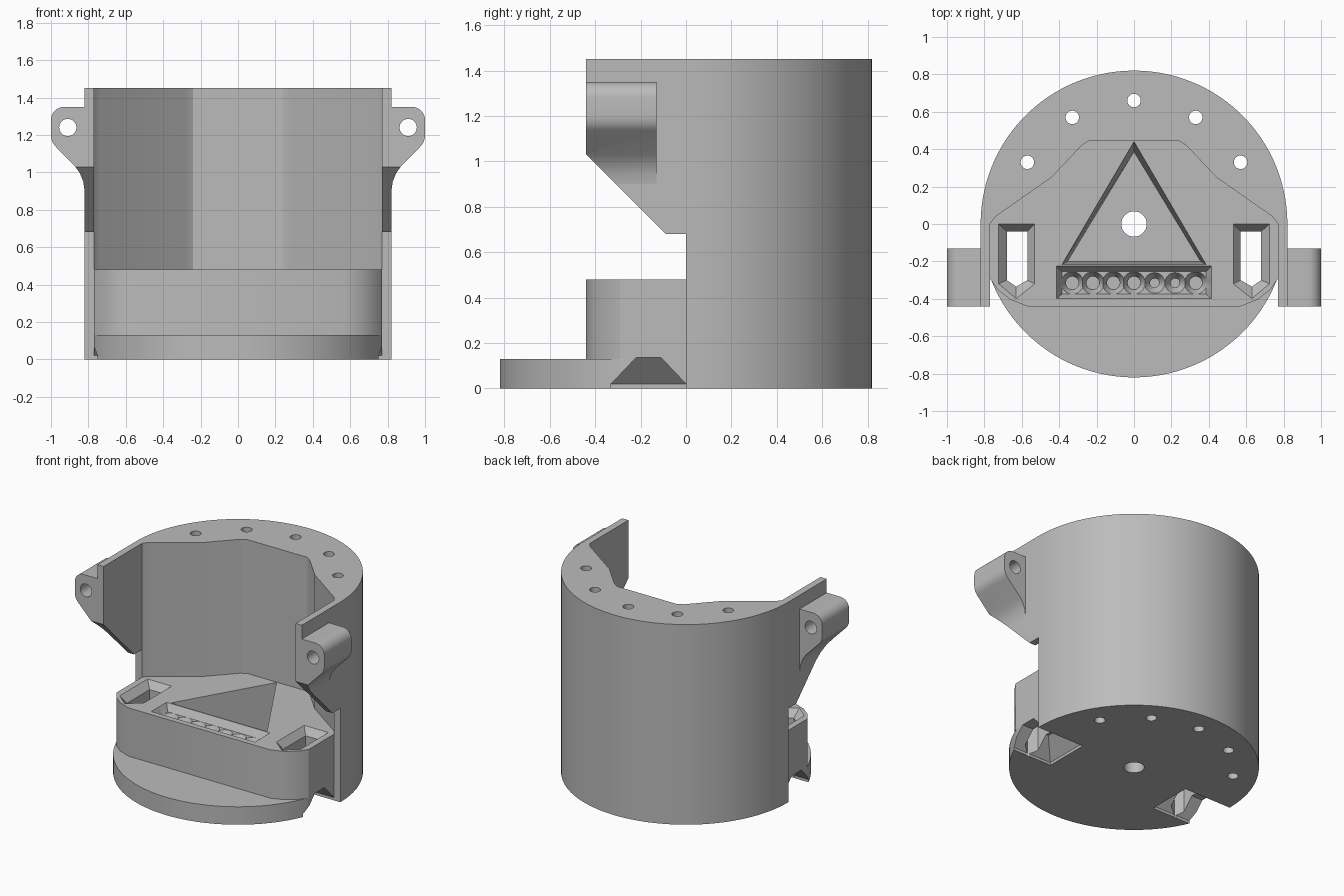
import bpy, bmesh, math

cube = bpy.data.objects.get("Cube")
if cube:
    bpy.data.objects.remove(cube, do_unlink=True)

grey = bpy.data.materials.new("light grey plastic")
grey.use_nodes = True
grey.diffuse_color = (0.5, 0.5, 0.5, 1)
for node in grey.node_tree.nodes:
    if node.type == 'BSDF_PRINCIPLED':
        node.inputs["Base Color"].default_value = grey.diffuse_color
        node.inputs["Roughness"].default_value = 0.6

cutters = []


def arc(cx, cy, r, start, end, steps):
    """Points along an arc, angles in degrees."""
    angles = [math.radians(start + (end - start) * i / steps) for i in range(steps + 1)]
    return [(cx + r * math.cos(a), cy + r * math.sin(a)) for a in angles]


def circle(cx, cy, r, steps=32):
    return arc(cx, cy, r, 0, 360, steps)[:-1]


def rect(x0, x1, y0, y1):
    return [(x0, y0), (x1, y0), (x1, y1), (x0, y1)]


def flip(points):
    return [(-x, y) for x, y in reversed(points)]


def prism(name, points, low, high, axis="z", top=None):
    """Extrude a profile along an axis, optionally lofting to a second profile."""
    place = {"x": lambda a, b, t: (t, a, b),
             "y": lambda a, b, t: (a, t, b),
             "z": lambda a, b, t: (a, b, t)}[axis]
    bm = bmesh.new()
    lower = [bm.verts.new(place(a, b, low)) for a, b in points]
    upper = [bm.verts.new(place(a, b, high)) for a, b in (top or points)]
    bm.faces.new(lower)
    bm.faces.new(upper)
    for i in range(len(lower)):
        j = (i + 1) % len(lower)
        bm.faces.new((lower[i], lower[j], upper[j], upper[i]))
    bmesh.ops.recalc_face_normals(bm, faces=bm.faces)
    mesh = bpy.data.meshes.new(name)
    bm.to_mesh(mesh)
    bm.free()
    mesh.materials.append(grey)
    obj = bpy.data.objects.new(name, mesh)
    bpy.context.collection.objects.link(obj)
    return obj


def cutter(*args, **kwargs):
    obj = prism("cutter", *args, **kwargs)
    obj.hide_render = True
    cutters.append(obj)
    return obj


def finish(obj, tools):
    """Cut the tools away and shade."""
    bpy.ops.object.select_all(action='DESELECT')
    obj.select_set(True)
    bpy.context.view_layer.objects.active = obj
    for tool in tools:
        mod = obj.modifiers.new("cut", 'BOOLEAN')
        mod.operation = 'DIFFERENCE'
        mod.solver = 'EXACT'
        mod.object = tool
        bpy.ops.object.modifier_apply(modifier=mod.name)
    bpy.ops.object.shade_smooth_by_angle(angle=math.radians(30))


R, INNER, FRONT = 0.82, 0.77, -0.44
BASE, DECK, TOP = 0.13, 0.48, 1.45

# Outline of the cavity behind the middle, from right to left
half = [(INNER, 0), (0.74, 0.04), (0.44, 0.25), (0.28, 0.42), (0.24, 0.445)]
cavity = half + flip(half)

# Curved wall with two forward arms, notched at the lower front
wall = prism("curved_wall",
             [(R, FRONT)] + arc(0, 0, R, 0, 180, 72) + [(-R, FRONT), (-INNER, FRONT)]
             + cavity[::-1] + [(INNER, FRONT)], 0, TOP)
notch = cutter([(-1, -0.1), (0, -0.1), (0, 0.68), (-0.09, 0.68), (-1, 1.59)],
               -1.2, 1.2, axis="x")
screw_spots = [(0, 0.66), (0.33, 0.57), (-0.33, 0.57), (0.57, 0.33), (-0.57, 0.33)]
finish(wall, [notch] + [cutter(circle(x, y, 0.036), -0.1, 1.6) for x, y in screw_spots])

# Mounting lugs on the arms
lug = ([(0.8, 1.35)] + arc(0.93, 1.28, 0.07, 90, 0, 8) + arc(0.91, 1.2, 0.09, 0, -45, 6)
       + [(0.87, 1.03), (0.845, 0.995), (0.827, 0.95), (0.82, 0.9), (0.8, 0.9)])
for side, outline, x in (("left", lug, 0.91), ("right", flip(lug), -0.91)):
    obj = prism(side + "_lug", outline, FRONT, -0.13, axis="y")
    finish(obj, [notch, cutter(circle(x, 1.24, 0.046), -0.6, 0.1, axis="y")])

# Side slots: flared at the deck, with a wide funnel underneath
slot_cuts = []
mouth = [(0.53, 0), (0.725, 0), (0.725, -0.32), (0.63, -0.4), (0.53, -0.32)]
throat = [(0.57, -0.04), (0.68, -0.04), (0.68, -0.3), (0.63, -0.335), (0.57, -0.3)]
wide, narrow = rect(0.44, 0.88, -0.33, 0), rect(0.55, 0.77, -0.22, -0.11)
for turn in (lambda p: p, flip):
    slot_cuts += [
        cutter(turn(throat), -0.1, 0.6),
        cutter(turn(throat), 0.43, DECK + 0.001, top=turn(mouth)),
        cutter(turn(wide), -0.1, 0.02),
        cutter(turn(wide), 0.0199, 0.135, top=turn(narrow)),
    ]
centre_hole = cutter(circle(0, 0, 0.068), -0.1, 0.6)

# Round base, trimmed flat at both sides
rim_angle = math.degrees(math.acos(INNER / R))
base = prism("base_disc", cavity + arc(0, 0, R, 180 + rim_angle, 360 - rim_angle, 64), 0, BASE)
finish(base, slot_cuts + [centre_hole])

# Raised holder block with rounded front corners
corner = [(0.57, FRONT), (0.66, -0.405), (0.73, -0.35), (INNER, -0.29)]
block = prism("holder_block", cavity + flip(corner) + corner, BASE, DECK)

# Triangular pocket, trough and row of bit sockets
pocket = cutter([(0, 0.385), (-0.355, -0.2), (0.355, -0.2)], BASE - 0.01, DECK + 0.001,
                top=[(0, 0.44), (-0.385, -0.217), (0.385, -0.217)])
trough = cutter(rect(-0.385, 0.385, -0.375, -0.255), 0.43, DECK + 0.001,
                top=rect(-0.415, 0.415, -0.4, -0.225))
sockets = []
for i in range(-3, 4):
    x, r = 0.11 * i, 0.025 if i in (1, 2) else 0.035
    sockets.append(cutter(circle(x, -0.315, r, 24), 0.38, DECK,
                          top=circle(x, -0.315, 0.085, 24)))
    sockets.append(cutter(circle(x, -0.315, r * 0.98, 24), 0.17, 0.4))
finish(block, slot_cuts + [pocket, trough] + sockets)

for obj in cutters:
    bpy.data.objects.remove(obj, do_unlink=True)
